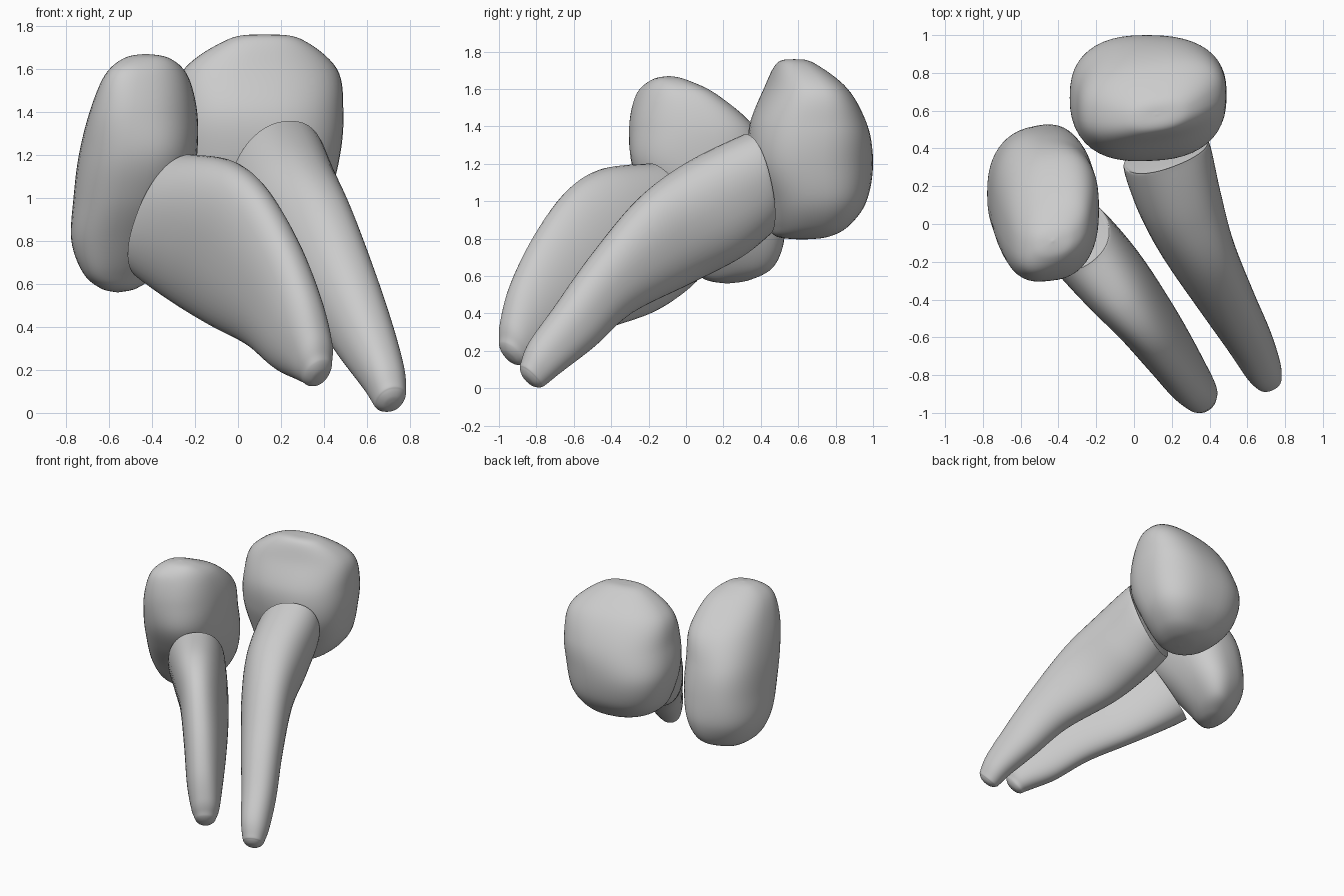
import bpy, bmesh, math
from mathutils import Vector

if "Cube" in bpy.data.objects:
    bpy.data.objects.remove(bpy.data.objects["Cube"])

N, STEPS = 48, 8


def catmull(a, b, c, d, t):
    return 0.5 * (2*b + (c - a)*t + (2*a - 5*b + 4*c - d)*t*t + (3*b - a - 3*c + d)*t**3)


def loft(name, secs, power):
    """Smooth skin through (centre, half axis U, half axis V) superellipse sections."""
    rows = []
    for i in range(len(secs) - 1):
        p = [secs[max(0, min(len(secs) - 1, i + k))] for k in (-1, 0, 1, 2)]
        for s in range(STEPS):
            rows.append([catmull(*(q[j] for q in p), s / STEPS) for j in range(3)])
    rows.append(secs[-1])
    bm = bmesh.new()
    rings = []
    for c, u, v in rows:
        ring = []
        for k in range(N):
            a = 2 * math.pi * k / N
            ca, sa = math.cos(a), math.sin(a)
            ring.append(bm.verts.new(c + u * math.copysign(abs(ca) ** (2 / power), ca)
                                     + v * math.copysign(abs(sa) ** (2 / power), sa)))
        rings.append(ring)
    for r0, r1 in zip(rings, rings[1:]):
        for k in range(N):
            j = (k + 1) % N
            bm.faces.new((r0[k], r0[j], r1[j], r1[k]))
    bm.faces.new(rings[0])
    bm.faces.new(rings[-1])
    bmesh.ops.remove_doubles(bm, verts=bm.verts, dist=0.0005)
    bmesh.ops.recalc_face_normals(bm, faces=bm.faces)
    me = bpy.data.meshes.new(name)
    bm.to_mesh(me)
    bm.free()
    ob = bpy.data.objects.new(name, me)
    bpy.context.collection.objects.link(ob)
    bpy.ops.object.select_all(action='DESELECT')
    ob.select_set(True)
    bpy.context.view_layer.objects.active = ob
    bpy.ops.object.shade_smooth_by_angle(angle=math.radians(60))


def crown(name, levels):
    # each level: z, x min, x max, y min, y max, skew towards the +x +y diagonal
    secs = []
    for z, a, b, c, d, k in levels:
        hx, hy = (b - a) / 2, (d - c) / 2
        secs.append((Vector(((a + b) / 2, (c + d) / 2, z)), Vector((hx, k * hy, 0)),
                     Vector((0, math.sqrt(1 - k * k) * hy, 0))))
    loft(name, secs, 2.45)


def root(name, side, cuts):
    # each cut: upper edge point, lower edge point, half thickness
    secs = []
    for top, bot, t in cuts:
        top, bot = Vector(top), Vector(bot)
        secs.append(((top + bot) / 2, Vector(side) * t, (top - bot) / 2))
    # rounded base tucked into the crown
    c, u, v = secs[0]
    d = (secs[1][0] - c).normalized()
    secs[:0] = [(c - d * 0.04, u * 0.5, v * 0.5), (c - d * 0.025, u * 0.88, v * 0.93)]
    # rounded tip
    c, u, v = secs[-1]
    d = (c - secs[-2][0]).normalized()
    secs += [(c + d * s, u * r, v * r) for s, r in ((.025, .84), (.043, .55), (.05, .25), (.052, 0))]
    loft(name, secs, 2.2)


# Rear tooth
crown("rear_tooth_crown", [
    (1.76, .12, .12, .58, .58, .25), (1.74, -.04, .29, .49, .68, .25),
    (1.6, -.25, .46, .42, .86, .25), (1.4, -.31, .49, .34, .97, .1),
    (1.2, -.34, .475, .345, 1.0, 0), (1.0, -.29, .42, .41, .965, .05),
    (.87, -.19, .32, .44, .87, .15), (.81, -.04, .21, .49, .76, .15),
    (.795, .08, .08, .62, .62, .15)])
root("rear_tooth_root", (.92, .39, 0), [
    ((.25, .29, 1.345), (.10, .41, .80), .23),
    ((.32, 0, 1.20), (.15, .27, .69), .22),
    ((.43, -.25, 1.01), (.23, .02, .56), .185),
    ((.55, -.5, .71), (.42, -.3, .40), .15),
    ((.65, -.7, .43), (.55, -.5, .22), .125),
    ((.705, -.83, .25), (.65, -.68, .08), .1),
    ((.73, -.875, .14), (.68, -.76, .015), .077)])

# Front tooth
crown("front_tooth_crown", [
    (1.67, -.43, -.43, -.09, -.09, .25), (1.65, -.53, -.32, -.18, 0, .25),
    (1.57, -.62, -.235, -.26, .16, .3), (1.4, -.69, -.19, -.30, .36, .15),
    (1.2, -.74, -.19, -.29, .46, 0), (1.0, -.765, -.22, -.2, .51, .05),
    (.8, -.775, -.29, -.07, .52, .2), (.65, -.72, -.38, .03, .46, .35),
    (.58, -.64, -.47, .11, .34, .3), (.56, -.56, -.56, .22, .22, .3)])
root("front_tooth_root", (.79, .61, 0), [
    ((-.20, -.22, 1.20), (-.41, .07, .61), .20),
    ((-.04, -.45, 1.17), (-.26, -.04, .50), .19),
    ((.10, -.63, 1.05), (-.10, -.20, .40), .165),
    ((.24, -.80, .81), (.07, -.45, .31), .145),
    ((.34, -.92, .56), (.20, -.67, .20), .125),
    ((.39, -.97, .37), (.30, -.82, .15), .1),
    ((.40, -.98, .27), (.33, -.865, .135), .078)])
